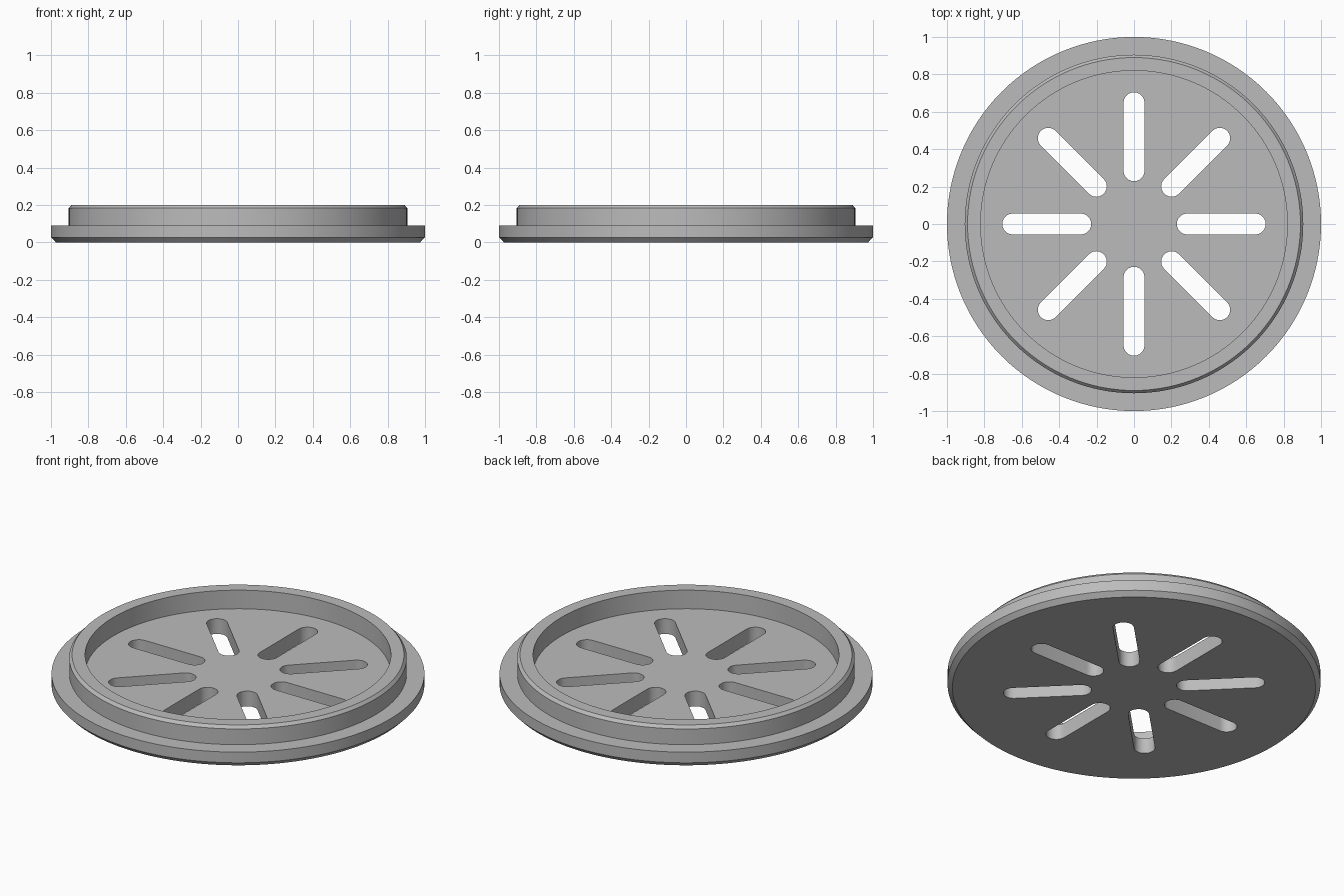
import bpy
import bmesh
from math import sin, cos, pi, radians
from mathutils import Matrix

cube = bpy.data.objects.get("Cube")
if cube:
    bpy.data.objects.remove(cube, do_unlink=True)

SEGMENTS = 128
SLOTS = 8
SLOT_INNER, SLOT_OUTER, SLOT_RADIUS = 0.285, 0.648, 0.056

grey = bpy.data.materials.new("grey")
grey.use_nodes = True
colour = (0.50, 0.50, 0.50, 1)
grey.diffuse_color = colour
grey.node_tree.nodes["Principled BSDF"].inputs["Base Color"].default_value = colour


def make_object(name, bm):
    bmesh.ops.recalc_face_normals(bm, faces=bm.faces)
    mesh = bpy.data.meshes.new(name)
    bm.to_mesh(mesh)
    bm.free()
    obj = bpy.data.objects.new(name, mesh)
    bpy.context.collection.objects.link(obj)
    mesh.materials.append(grey)
    return obj


def loft(bm, rings):
    """Bridge equal vertex rings and cap both ends."""
    rings = [[bm.verts.new(p) for p in ring] for ring in rings]
    for a, b in zip(rings, rings[1:]):
        for i in range(len(a)):
            j = (i + 1) % len(a)
            bm.faces.new((a[i], a[j], b[j], b[i]))
    bm.faces.new(rings[0])
    bm.faces.new(rings[-1])


def circle(r, z):
    return [(r * cos(2 * pi * i / SEGMENTS), r * sin(2 * pi * i / SEGMENTS), z)
            for i in range(SEGMENTS)]


def slot_outline(z, steps=12):
    """Radial stadium outline along +x."""
    arc = [-pi / 2 + pi * i / steps for i in range(steps + 1)]
    outer = [(SLOT_OUTER + SLOT_RADIUS * cos(a), SLOT_RADIUS * sin(a), z) for a in arc]
    inner = [(SLOT_INNER - SLOT_RADIUS * cos(a), -SLOT_RADIUS * sin(a), z) for a in arc]
    return outer + inner


# Cover: chamfered flange, raised collar and recessed floor
profile = [(0.974, 0), (1, 0.027), (1, 0.09), (0.905, 0.09),
           (0.905, 0.183), (0.89, 0.2), (0.82, 0.2), (0.82, 0.09)]
bm = bmesh.new()
loft(bm, [circle(r, z) for r, z in profile])
cover = make_object("slotted_cover", bm)

# Cutter: ring of radial slots
bm = bmesh.new()
for k in range(SLOTS):
    start = len(bm.verts)
    loft(bm, [slot_outline(-0.1), slot_outline(0.3)])
    bm.verts.ensure_lookup_table()
    bmesh.ops.transform(bm, matrix=Matrix.Rotation(2 * pi * k / SLOTS, 4, "Z"),
                        verts=bm.verts[start:])
cutter = make_object("slot_cutter", bm)
cutter.hide_render = True

# Cut the slots through the floor
cut = cover.modifiers.new("slots", "BOOLEAN")
cut.operation = "DIFFERENCE"
cut.solver = "EXACT"
cut.object = cutter
bpy.ops.object.select_all(action="DESELECT")
cover.select_set(True)
bpy.context.view_layer.objects.active = cover
bpy.ops.object.modifier_apply(modifier=cut.name)
bpy.data.objects.remove(cutter, do_unlink=True)

# Smooth round walls, crisp rims
bpy.ops.object.shade_smooth_by_angle(angle=radians(30))
